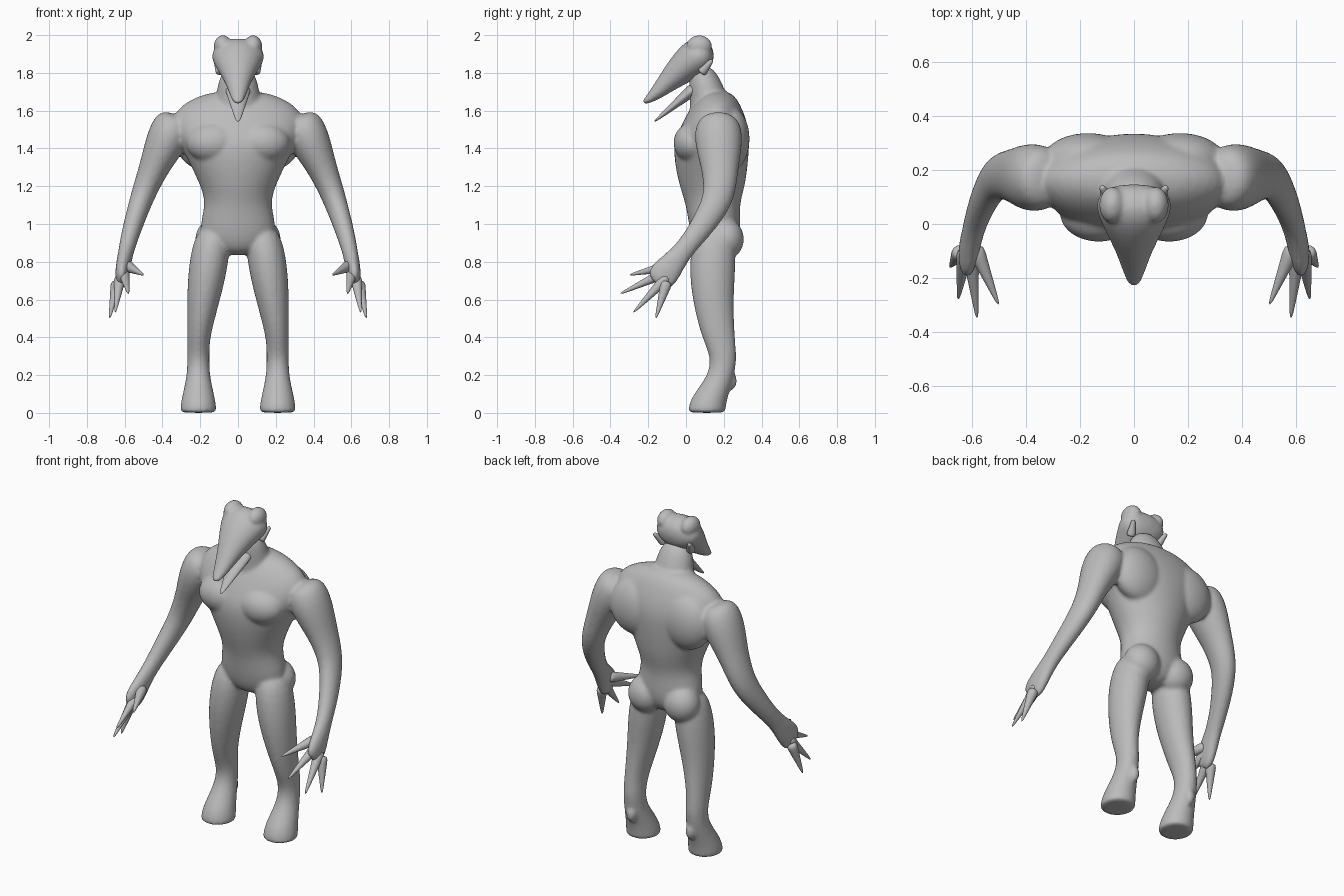
import bpy, bmesh, math
from mathutils import Vector, Matrix

cube = bpy.data.objects.get("Cube")
if cube:
    bpy.data.objects.remove(cube)

grey = bpy.data.materials.new("skin grey")
grey.use_nodes = True
grey.diffuse_color = (.5, .5, .5, 1)
shader = grey.node_tree.nodes["Principled BSDF"]
shader.inputs["Base Color"].default_value = grey.diffuse_color


def loft(bm, rings, side=1, level=False, segments=16):
    """Skin elliptical rings, each given as (centre, half width, half depth)."""
    points = [Vector((c[0] * side, c[1], c[2])) for c, width, depth in rings]
    last = len(points) - 1
    loops = []
    for i, (centre, width, depth) in enumerate(rings):
        tangent = points[min(i + 1, last)] - points[max(i - 1, 0)]
        tangent = Vector((0, 0, 1)) if level else tangent.normalized()
        across = Vector((1, 0, 0))
        across = (across - tangent * across.dot(tangent)).normalized()
        through = tangent.cross(across)
        loop = []
        for k in range(segments):
            angle = math.tau * k / segments
            offset = across * width * math.cos(angle) + through * depth * math.sin(angle)
            loop.append(bm.verts.new(points[i] + offset))
        loops.append(loop)
    faces = [bm.faces.new(loops[0]), bm.faces.new(loops[-1])]
    for lower, upper in zip(loops, loops[1:]):
        for k in range(segments):
            faces.append(bm.faces.new((lower[k - 1], lower[k], upper[k], upper[k - 1])))
    bmesh.ops.recalc_face_normals(bm, faces=faces)


def profile(rows, x_rule=lambda z: 0):
    """Turn (y, z, half width, half depth) rows into rings, with x set by a rule."""
    return [((x_rule(z), y, z), width, depth) for y, z, width, depth in rows]


def taper(bm, start, end, thick, thin, side=1, flatness=1, steps=4):
    """Straight spike whose width falls off towards its end."""
    start, end = Vector(start), Vector(end)
    rings = []
    for i in range(steps + 1):
        t = i / steps
        radius = thick + (thin - thick) * t
        rings.append((start.lerp(end, t), radius, radius * flatness))
    loft(bm, rings, side, segments=10)


def ball(bm, centre, radii, side):
    place = Matrix.Translation((centre[0] * side, centre[1], centre[2]))
    bmesh.ops.create_uvsphere(bm, u_segments=16, v_segments=10, radius=1,
                              matrix=place @ Matrix.Diagonal((*radii, 1)))


def finish(name, bm, voxel=0):
    mesh = bpy.data.meshes.new(name)
    bm.to_mesh(mesh)
    bm.free()
    ob = bpy.data.objects.new(name, mesh)
    bpy.context.collection.objects.link(ob)
    mesh.materials.append(grey)
    mesh.shade_smooth()
    rounding = ob.modifiers.new("rounding", "SUBSURF")
    rounding.levels = rounding.render_levels = 2
    if voxel:
        fuse = ob.modifiers.new("fuse", "REMESH")
        fuse.mode = "VOXEL"
        fuse.voxel_size = voxel
        fuse.use_smooth_shade = True
        ob.modifiers.new("relax", "SMOOTH").iterations = 5


def leg_x(z):
    return .21 - .14 * max(z - .4, 0)


def arm_x(z):
    return .62 - .36 * max(z - .68, 0) ** 1.5


# Torso and neck
body = bmesh.new()
loft(body, profile([
    (.15, .83, .1, .08), (.16, .93, .23, .14), (.14, 1.1, .17, .14),
    (.14, 1.2, .2, .18), (.13, 1.4, .3, .21), (.15, 1.5, .37, .19),
    (.16, 1.62, .34, .14), (.17, 1.71, .15, .07)]), level=True)
loft(body, profile([(.14, 1.5, .15, .13), (.12, 1.68, .12, .1), (.07, 1.84, .09, .07)]))

for side in (1, -1):
    # Chest, shoulder blade, buttock and heel spur
    ball(body, (.13, .04, 1.43), (.15, .11, .11), side)
    ball(body, (.17, .24, 1.45), (.17, .1, .17), side)
    ball(body, (.12, .21, .92), (.11, .1, .11), side)
    ball(body, (.2, .24, .17), (.03, .03, .05), side)
    # Leg and foot
    loft(body, profile([
        (.15, 1, .09, .1), (.14, .8, .11, .13), (.14, .6, .09, .11), (.17, .4, .06, .09),
        (.2, .3, .06, .07), (.19, .2, .06, .07), (.12, .08, .09, .1),
        (.11, .01, .1, .1), (.11, 0, .09, .1)], leg_x), side, level=True)
    # Shoulder, arm and palm
    loft(body, profile([
        (.17, 1.58, .1, .1), (.17, 1.47, .12, .14), (.18, 1.3, .08, .1),
        (.18, 1.2, .07, .09), (.16, 1.1, .06, .08), (.06, .95, .05, .06),
        (-.03, .84, .04, .05), (-.12, .73, .04, .09), (-.16, .68, .02, .06)], arm_x), side)
finish("body", body, voxel=.011)

# Skull tapering to a long snout, with crown bumps and brow ridges
skull = bmesh.new()
loft(skull, profile([
    (.15, 1.89, .1, .05), (.08, 1.9, .15, .11), (.02, 1.86, .13, .1),
    (-.09, 1.76, .07, .06), (-.18, 1.67, .04, .03), (-.23, 1.64, .02, .01)]))
for side in (1, -1):
    ball(skull, (.08, .07, 1.94), (.05, .07, .06), side)
    taper(skull, (.12, .05, 1.9), (.07, -.06, 1.84), .02, .015, side)
finish("head", skull, voxel=.009)

# Open lower jaw
jaw = bmesh.new()
taper(jaw, (0, .06, 1.73), (0, -.17, 1.54), .08, .01, flatness=.5)
finish("lower_jaw", jaw)

# Clawed digits fan out from a row of knuckles
fingertips = {
    "thumb": (.5, -.3, .73),
    "index_finger": (.58, -.35, .63),
    "middle_finger": (.65, -.28, .53),
    "outer_finger": (.68, -.16, .5),
}
first_knuckle, last_knuckle = Vector((.59, -.08, .78)), Vector((.64, -.1, .7))
for label, side in (("left", 1), ("right", -1)):
    for i, (part, tip) in enumerate(fingertips.items()):
        knuckle = first_knuckle.lerp(last_knuckle, i / 3)
        digit = bmesh.new()
        taper(digit, knuckle, tip, .036, .005, side)
        finish(f"{label}_{part}", digit)
    # Small swept ear behind the jaw
    ear = bmesh.new()
    taper(ear, (.09, .08, 1.8), (.12, .14, 1.87), .03, .01, side)
    finish(f"{label}_ear", ear)
